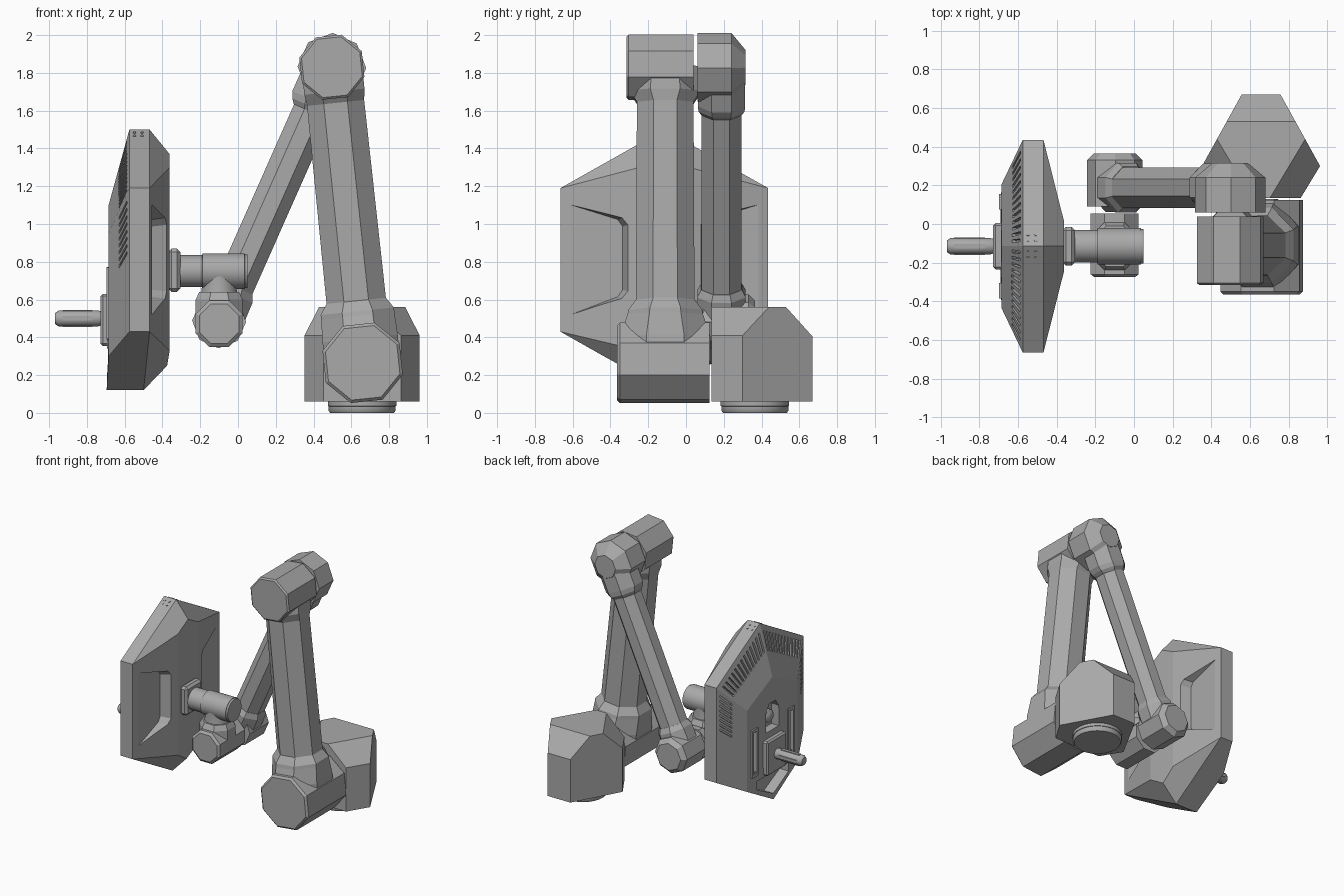
import bpy, bmesh, math
from mathutils import Vector as V

old = bpy.data.objects.get("Cube")
if old:
    bpy.data.objects.remove(old)

grey = bpy.data.materials.new("plain_grey")
grey.use_nodes = True
grey.diffuse_color = (0.4, 0.4, 0.4, 1)
grey.node_tree.nodes["Principled BSDF"].inputs["Base Color"].default_value = (0.4, 0.4, 0.4, 1)
YC = -0.115  # centre plane of the tool


def add_rings(bm, rings):
    """Skin a list of equal rings and cap both ends."""
    vs = [[bm.verts.new(p) for p in r] for r in rings]
    n = len(vs[0])
    faces = [bm.faces.new((a[i], a[(i + 1) % n], b[(i + 1) % n], b[i]))
             for a, b in zip(vs, vs[1:]) for i in range(n)]
    faces += [bm.faces.new(vs[0][::-1]), bm.faces.new(vs[-1])]
    bmesh.ops.recalc_face_normals(bm, faces=faces)


def finish(name, bm, smooth=False):
    me = bpy.data.meshes.new(name)
    bm.to_mesh(me)
    bm.free()
    me.materials.append(grey)
    ob = bpy.data.objects.new(name, me)
    bpy.context.collection.objects.link(ob)
    if smooth:
        bpy.ops.object.select_all(action='DESELECT')
        ob.select_set(True)
        bpy.context.view_layer.objects.active = ob
        bpy.ops.object.shade_smooth_by_angle(angle=math.radians(40))
    return ob


def loft(name, rings):
    bm = bmesh.new()
    add_rings(bm, rings)
    return finish(name, bm)


def tube(name, origin, axis, steps, n=8, side=(0, 1, 0)):
    """Rings along an axis; each step is (distance, half width[, half width along side])."""
    d = V(axis).normalized()
    u = V(side)
    u = (u - d * u.dot(d)).normalized()
    w = d.cross(u)
    k = 1 / math.cos(math.pi / n) if n < 12 else 1
    rings = []
    for s in steps:
        t, a, b = s[0], s[1], s[-1]
        rings.append([V(origin) + d * t + u * (b * k * math.cos((i + .5) * math.tau / n))
                      + w * (a * k * math.sin((i + .5) * math.tau / n)) for i in range(n)])
    bm = bmesh.new()
    add_rings(bm, rings)
    return finish(name, bm, n >= 12)


def box(name, lo, hi, bevel=0.0):
    bm = bmesh.new()
    add_rings(bm, [[V((x, y, z)) for y, z in ((lo[1], lo[2]), (hi[1], lo[2]), (hi[1], hi[2]), (lo[1], hi[2]))]
                   for x in (lo[0], hi[0])])
    if bevel:
        bmesh.ops.bevel(bm, geom=bm.edges[:], offset=bevel, segments=1, affect='EDGES')
    return finish(name, bm)


def cut(target, cutter):
    mod = target.modifiers.new("cut", 'BOOLEAN')
    mod.object, mod.operation, mod.solver = cutter, 'DIFFERENCE', 'EXACT'
    dg = bpy.context.evaluated_depsgraph_get()
    me = bpy.data.meshes.new_from_object(target.evaluated_get(dg))
    target.modifiers.clear()
    target.data = me
    bpy.data.objects.remove(cutter)


# Base: stretched hexagon block with its upper corners sliced off
BX = 0.657
half = [(.10, .67), (.305, .30), (.205, .135)]
outline = [(BX + x, y) for x, y in half] + [(BX - x, y) for x, y in half[::-1]]
bm = bmesh.new()
add_rings(bm, [[V((x, y, z)) for x, y in outline] for z in (.06, .56)])
slices = [(V((BX, .53, .56)), V((0, .15, .135)))]
for s in (-1, 1):
    a, b, c = V((BX + s * .229, .44, .56)), V((BX + s * .145, .30, .56)), V((BX + s * .305, .30, .41))
    no = (b - a).cross(c - a)
    slices.append((a, no if no.z > 0 else -no))
for co, no in slices:
    bmesh.ops.bisect_plane(bm, geom=bm.verts[:] + bm.edges[:] + bm.faces[:], plane_co=co,
                           plane_no=no, clear_outer=True)
    bmesh.ops.holes_fill(bm, edges=[e for e in bm.edges if e.is_boundary], sides=0)
bmesh.ops.recalc_face_normals(bm, faces=bm.faces)
finish("base_block", bm)
tube("base_foot", (BX, .365, 0), (0, 0, 1), [(0, .17), (.012, .178), (.035, .178), (.036, .182), (.07, .182)], 40)

# Shoulder and upper arm
S, E = V((.66, -.11, .265)), V((.497, -.11, 1.83))
arm = E - S
L = arm.length
tube("shoulder_housing", (S.x, 0, S.z), (0, 1, 0),
     [(-.365, .19), (-.35, .205), (.125, .205)], side=arm)
tube("shoulder_joint", (S.x, 0, S.z), (0, 1, 0), [(.1, .17), (.16, .17)], 32)
tube("shoulder_tower", S, arm, [(0, .2, .24), (.13, .2, .24), (.25, .195, .2)])
tube("upper_arm", S, arm, [(.25, .195, .2), (.275, .195, .195), (.33, .158, .155), (L - .19, .152, .15)])
tube("elbow_tower", S, arm, [(L - .19, .152, .15), (L - .13, .16, .19), (L, .16, .17)])
tube("elbow_housing", (E.x, 0, E.z), (0, 1, 0), [(-.315, .155), (-.305, .166), (.04, .166)], side=arm)
tube("elbow_joint", (E.x, 0, E.z), (0, 1, 0), [(.03, .135), (.07, .135)], 32)

# Forearm
F, W = V((.497, .188, 1.83)), V((-.1, .188, .485))
fore = W - F
M = fore.length
tube("forearm_elbow", (F.x, 0, F.z), (0, 1, 0), [(.06, .168), (.24, .168), (.315, .085)], side=fore)
tube("forearm_collar", F, fore, [(0, .14, .125), (.2, .14, .125), (.235, .125, .122), (.26, .105, .105)])
tube("forearm", F, fore, [(.24, .103, .105), (M - .16, .103, .105)])
tube("forearm_end_collar", F, fore, [(M - .2, .105, .108), (M - .16, .122, .128), (M, .125, .125)])

# Wrist
tube("wrist_housing", (W.x, 0, W.z), (0, 1, 0), [(.09, .132), (.33, .132), (.365, .1)], side=fore)
tube("wrist_joint", (W.x, 0, W.z), (0, 1, 0), [(.04, .115), (.1, .115)], 32)
tube("wrist_knuckle", (W.x, 0, .472), (0, 1, 0), [(-.275, .105), (-.26, .124), (.055, .124)], side=(0, 0, 1))
tube("wrist_tower", (W.x, YC, .47), (0, 0, 1), [(0, .124), (.13, .124), (.17, .105)])
tube("wrist_neck", (W.x, YC, .62), (0, 0, 1), [(0, .098), (.06, .09), (.12, .09)], 32)
tube("tool_barrel", (0, YC, .75), (1, 0, 0),
     [(-.31, .085), (-.19, .085), (-.188, .094), (.035, .094), (.036, .09), (.05, .088)], 40)
tube("barrel_button", (-.265, YC, .75), (0, -1, 0), [(.08, .014), (.094, .014)], 16)
for s in (-1, 1):
    tube("barrel_lug", (-.265, YC + s * .05, .68), (0, s, 0), [(0, .012), (.06, .012)], 16)

# Bracket that carries the shield
box("bracket_plate", (-.37, YC - .1, .64), (-.305, YC + .1, .87), .018)
tube("bracket_rod", (-.328, YC, .65), (0, 1, 0), [(-.2, .02), (.2, .02)], 20)
for s in (-1, 1):
    tube("rod_head", (-.328, YC + s * .19, .65), (0, s, 0), [(0, .03), (.017, .03)], 20)


# Shield body: six-sided rings from the rear plateau to the front ridge
def hexa(w, top, up, low, bottom, x, x_bottom):
    return [V((x, YC, top)), V((x, YC + w, up)), V((x, YC + w, low)),
            V((x_bottom, YC, bottom)), V((x, YC - w, low)), V((x, YC - w, up))]


rear = hexa(.32, 1.1, .95, .30, .12, -.685, -.695)
rim_back = hexa(.55, 1.5, 1.19, .43, .12, -.575, -.6)
rim_front = hexa(.55, 1.5, 1.19, .43, .12, -.468, -.5)
ridge = hexa(.13, 1.37, 1.30, .33, .25, -.362, -.375)
rear[3].z = .122
shield = loft("shield", [rear, rim_back, rim_front, ridge])

# Front pockets, one on each wing
for s in (-1, 1):
    edge = [(.515, 1.13), (.21, 1.04), (.18, 1.0), (.18, .64), (.21, .60), (.515, .49)]
    floor = [V((-.455, YC + s * (.515 - (.515 - y) * .88), .81 + (z - .81) * .93)) for y, z in edge]
    brim = [V((-.34, YC + s * y, z)) for y, z in edge]
    cut(shield, loft("pocket_cutter", [floor, brim]))

# Vent slits on the upper and side rear slopes
bm = bmesh.new()
for a, b, count, span in ((0, 1, 13, .93), (1, 2, 8, .42), (0, 5, 13, .93), (5, 4, 8, .42)):
    run = (rim_back[b] - rim_back[a]).normalized()
    for i in range(count):
        u = .06 + (span - .06) * i / (count - 1)
        o, q = rim_back[a].lerp(rim_back[b], u), rear[a].lerp(rear[b], u)
        p0, p1 = o.lerp(q, .12), o.lerp(q, .5)
        n = run.cross(p1 - p0).normalized() * .02
        h = run * .008
        add_rings(bm, [[p + n + h, p + n - h, p - n - h, p - n + h] for p in (p0, p1)])
cut(shield, finish("vent_cutter", bm))

# Rear trough, upper recess and long side slots
trough = [(-.2, .34), (.2, .34), (.2, .27), (0, .17), (-.2, .27)]
cut(shield, loft("trough_cutter", [[V((x, YC + y, z)) for y, z in trough] for x in (-.8, -.61)]))
arch = [(-.08, .68), (.08, .68), (.08, .84), (.04, .9), (-.04, .9), (-.08, .84)]
cut(shield, loft("arch_cutter", [[V((x, YC + y, z)) for y, z in arch] for x in (-.8, -.62)]))
for s in (-1, 1):
    y = YC + s * .23
    cut(shield, box("slot_cutter", (-.8, y - .02, .42), (-.655, y + .02, .74)))
    for k in (-1, 1):
        box("slot_rail", (-.697, y + k * .03 - .01, .39), (-.68, y + k * .03 + .01, .77))
    for z in (.40, .76):
        box("slot_end", (-.697, y - .03, z - .012), (-.68, y + .03, z + .012))

# Lamp-like core inside the upper recess
tube("recess_core", (-.63, YC, .78), (-1, 0, 0), [(0, .05), (.03, .05), (.045, .03)], 20)

# Rim screws near the corners
for x in (-.548, -.508):
    for s in (-1, 1):
        for z in (.46, .49, 1.135, 1.165):
            tube("rim_screw", (x, YC + s * .548, z), (0, s, 0), [(0, .008), (.005, .008)], 12)
        for d in (.03, .06):
            tube("top_screw", (x, YC + s * d, 1.5 - d * .564), (0, s * .49, .87), [(-.003, .008), (.004, .008)], 12)

# Rear mount and slotted grip
box("mount_block", (-.728, YC - .12, .355), (-.67, YC + .12, .63), .012)
tube("grip_rod", (0, YC, .5), (-1, 0, 0), [(.72, .036), (.74, .042), (.95, .042), (.968, .03)], 24)
for s in (-1, 1):
    box("grip_rib", (-.93, YC + s * .04 - .006, .488), (-.77, YC + s * .04 + .006, .512))
    box("grip_rib", (-.93, YC - .012, .5 + s * .04 - .006), (-.77, YC + .012, .5 + s * .04 + .006))
